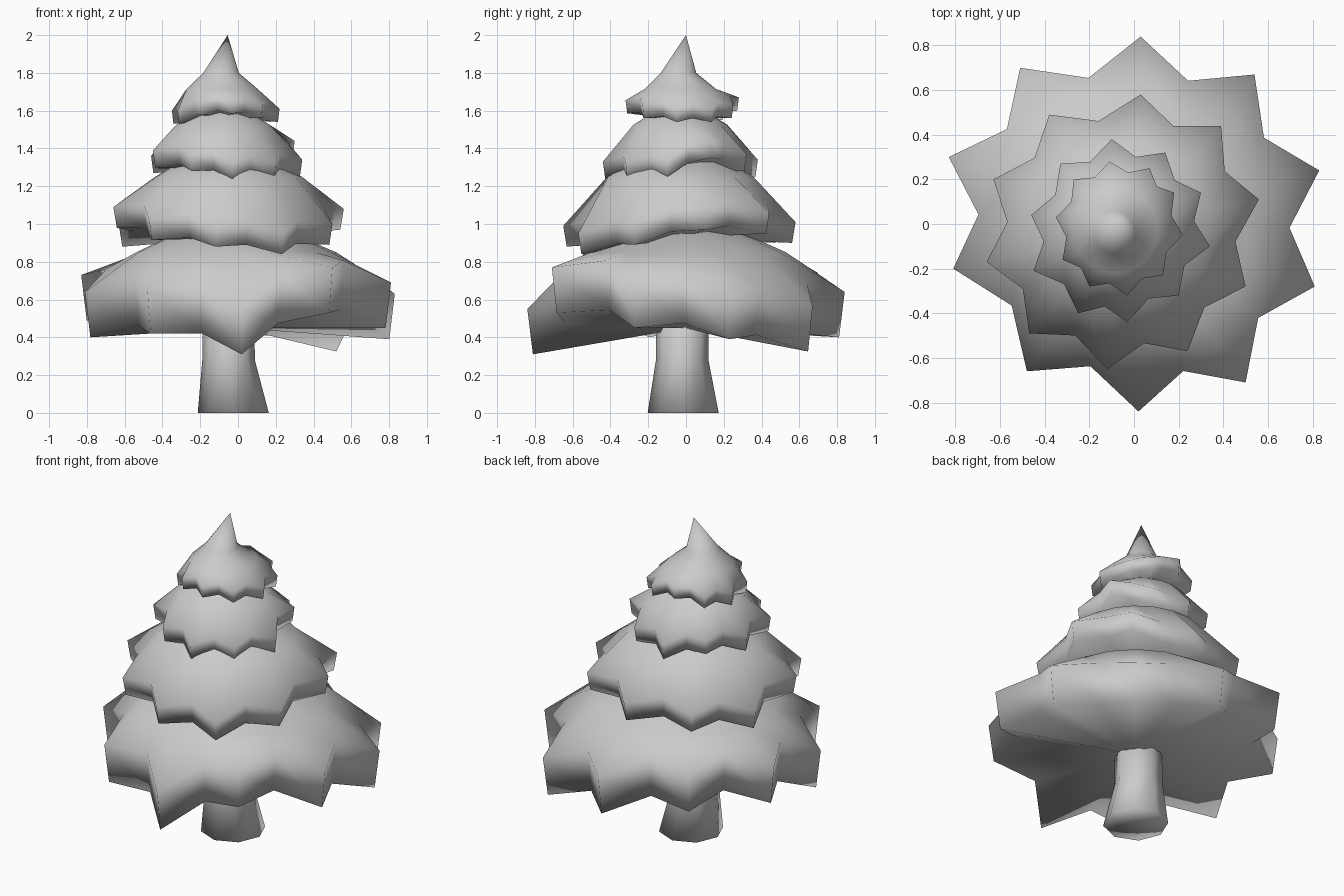
import bpy, bmesh, math

if "Cube" in bpy.data.objects:
    bpy.data.objects.remove(bpy.data.objects["Cube"])

N = 10  # points on every star-shaped tier

mat = bpy.data.materials.new("plain_grey")
mat.diffuse_color = (0.6, 0.6, 0.6, 1)
mat.use_nodes = True
mat.node_tree.nodes["Principled BSDF"].inputs["Base Color"].default_value = mat.diffuse_color


def finish(name, bm):
    bmesh.ops.recalc_face_normals(bm, faces=bm.faces)
    for f in bm.faces:
        f.smooth = True
    me = bpy.data.meshes.new(name)
    bm.to_mesh(me)
    bm.free()
    me.materials.append(mat)
    ob = bpy.data.objects.new(name, me)
    bpy.context.collection.objects.link(ob)
    return ob


def loft(bm, rings, bottom, top):
    """Skin a stack of rings and close both ends with fans."""
    vs = [[bm.verts.new(p) for p in r] for r in rings]
    n = len(vs[0])
    for a, b in zip(vs, vs[1:]):
        for i in range(n):
            j = (i + 1) % n
            bm.faces.new((a[i], a[j], b[j], b[i]))
    for ring, tip in ((vs[0], bottom), (vs[-1], top)):
        c = bm.verts.new(tip)
        for i in range(n):
            bm.faces.new((ring[i], ring[(i + 1) % n], c))


def tier(name, centre, tips, drop, valley, rise, tuck, dome, apex):
    """Star skirt. tips: x, y and lower rim height of each point, clockwise."""
    cx, cy = centre
    outline = []
    for i in range(N):
        x, y, z = tips[i]
        u, v, w = tips[(i + 1) % N]
        outline.append((x - cx, y - cy, z, drop))
        outline.append((((x + u) / 2 - cx) * valley, ((y + v) / 2 - cy) * valley,
                        (z + w) / 2 + rise, drop + rise * 0.4))
    rings = [[(cx + x * tuck, cy + y * tuck, z) for x, y, z, d in outline],
             [(cx + x, cy + y, z + d) for x, y, z, d in outline]]
    # round upper rings follow the directions of the points
    for r, z, ox, oy in dome:
        rings.append([(ox + r * x / math.hypot(x, y), oy + r * y / math.hypot(x, y), z)
                      for x, y, _, _ in outline])
    bm = bmesh.new()
    mean = sum(p[2] for p in tips) / N
    loft(bm, rings, (cx, cy, mean + rise / 2), apex)
    return finish(name, bm)


tier("branch_tier_bottom", (0, 0),
     [(.03, .84, .40), (.54, .67, .325), (.83, .24, .39), (.81, -.28, .45), (.50, -.71, .53),
      (.02, -.84, .31), (-.48, -.66, .42), (-.81, -.20, .40), (-.83, .30, .49), (-.51, .70, .50)],
     .24, .85, .055, .965,
     [(.53, .85, -.01, 0), (.33, .94, -.02, 0)], (-.03, 0, 1.02))

tier("branch_tier_lower_middle", (-.05, -.03),
     [(.03, .58, .90), (.39, .44, .95), (.56, .11, .97), (.50, -.28, .89), (.24, -.57, .84),
      (-.12, -.65, .88), (-.47, -.49, .915), (-.66, -.17, .98), (-.63, .20, .88), (-.38, .49, .90)],
     .11, .87, .03, .97,
     [(.39, 1.25, -.05, -.03), (.25, 1.33, -.06, -.03)], (-.06, -.02, 1.40))

tier("branch_tier_upper_middle", (-.07, -.03),
     [(-.10, .38, 1.25), (.14, .32, 1.28), (.30, .14, 1.35), (.34, -.10, 1.25), (.20, -.32, 1.235),
      (-.03, -.44, 1.24), (-.25, -.40, 1.28), (-.45, -.21, 1.30), (-.46, .04, 1.27), (-.33, .27, 1.30)],
     .09, .87, .025, .97,
     [(.25, 1.525, -.08, -.03), (.13, 1.60, -.08, -.03)], (-.08, -.03, 1.65))

tier("branch_tier_crown", (-.07, -.02),
     [(-.11, .28, 1.60), (.07, .25, 1.56), (.18, .14, 1.54), (.22, -.05, 1.54), (.13, -.23, 1.56),
      (-.03, -.32, 1.585), (-.20, -.28, 1.58), (-.32, -.16, 1.53), (-.35, .03, 1.53), (-.27, .20, 1.55)],
     .07, .88, .02, .97,
     [(.19, 1.715, -.085, -.03), (.095, 1.80, -.09, -.04)], (-.055, 0, 2.0))

# Eight-sided trunk, flared at the foot
bm = bmesh.new()
rings = []
for r, z, ox, oy in [(.188, 0, -.025, -.015), (.139, .28, -.05, -.02), (.137, .62, -.05, -.02)]:
    rings.append([(ox + r * math.cos(math.tau * i / 8), oy + r * math.sin(math.tau * i / 8), z)
                  for i in range(8)])
loft(bm, rings, (-.025, -.015, 0), (-.05, -.02, .62))
finish("trunk", bm)
